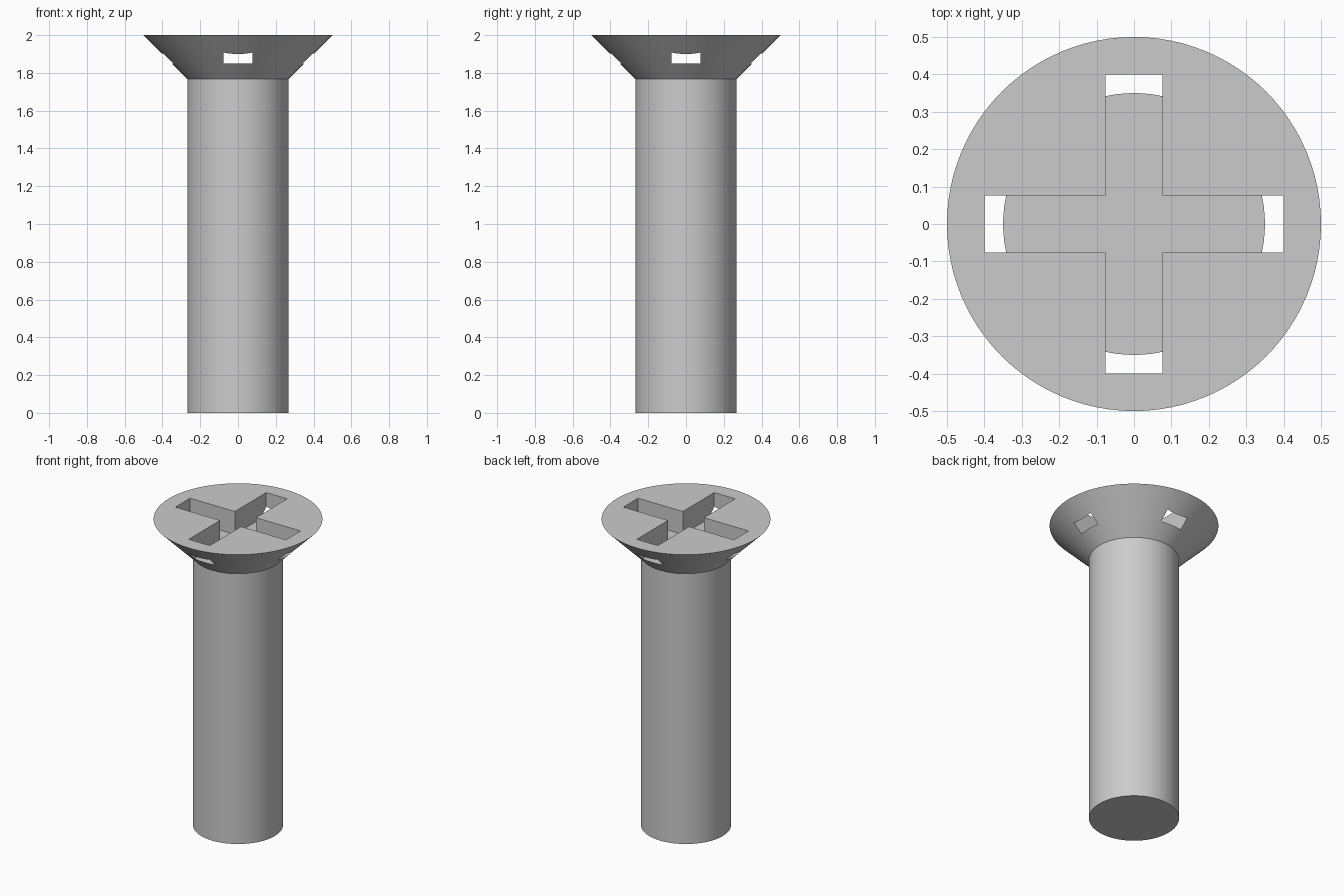
import bpy
import bmesh
import math

if "Cube" in bpy.data.objects:
    bpy.data.objects.remove(bpy.data.objects["Cube"], do_unlink=True)

SHAFT_R, HEAD_R = 0.267, 0.5
HEAD_Z, TOP_Z = 1.767, 2.0
SLOT_Z, SLOT_LEN, SLOT_W = 1.85, 0.4, 0.076
SIDES = 96

steel = bpy.data.materials.new("grey steel")
steel.use_nodes = True
grey = (0.6, 0.6, 0.6, 1)
steel.diffuse_color = grey
steel.node_tree.nodes["Principled BSDF"].inputs["Base Color"].default_value = grey


def add_object(name, bm):
    bmesh.ops.recalc_face_normals(bm, faces=bm.faces[:])
    mesh = bpy.data.meshes.new(name)
    bm.to_mesh(mesh)
    bm.free()
    obj = bpy.data.objects.new(name, mesh)
    bpy.context.collection.objects.link(obj)
    mesh.materials.append(steel)
    return obj


# Screw body: shaft and countersunk head as one closed turned solid
bm = bmesh.new()
rings = []
for radius, z in ((SHAFT_R, 0), (SHAFT_R, HEAD_Z), (HEAD_R, TOP_Z)):
    angles = [math.tau * i / SIDES for i in range(SIDES)]
    rings.append([bm.verts.new((radius * math.cos(a), radius * math.sin(a), z)) for a in angles])
for low, high in zip(rings, rings[1:]):
    for i in range(SIDES):
        j = (i + 1) % SIDES
        bm.faces.new((low[i], low[j], high[j], high[i]))
bm.faces.new(rings[0])
bm.faces.new(rings[-1])
screw = add_object("screw_body", bm)

# Cross-shaped cutter: one arm corner pattern turned four times, then extruded
bm = bmesh.new()
outline = []
for turn in range(4):
    c, s = ((1, 0), (0, 1), (-1, 0), (0, -1))[turn]
    for x, y in ((SLOT_LEN, -SLOT_W), (SLOT_LEN, SLOT_W), (SLOT_W, SLOT_W)):
        outline.append(bm.verts.new((x * c - y * s, x * s + y * c, SLOT_Z)))
floor = bm.faces.new(outline)
walls = bmesh.ops.extrude_face_region(bm, geom=[floor], use_keep_orig=True)
raised = [v for v in walls["geom"] if isinstance(v, bmesh.types.BMVert)]
bmesh.ops.translate(bm, verts=raised, vec=(0, 0, 0.3))
cutter = add_object("slot_cutter", bm)
cutter.hide_render = True

# Cut the drive slot, which breaks through the cone at each arm end
cut = screw.modifiers.new("drive slot", "BOOLEAN")
cut.operation = "DIFFERENCE"
cut.solver = "EXACT"
cut.object = cutter
bpy.ops.object.select_all(action="DESELECT")
bpy.context.view_layer.objects.active = screw
screw.select_set(True)
bpy.ops.object.modifier_apply(modifier=cut.name)
bpy.data.objects.remove(cutter, do_unlink=True)
bpy.ops.object.shade_smooth_by_angle(angle=math.radians(30))
